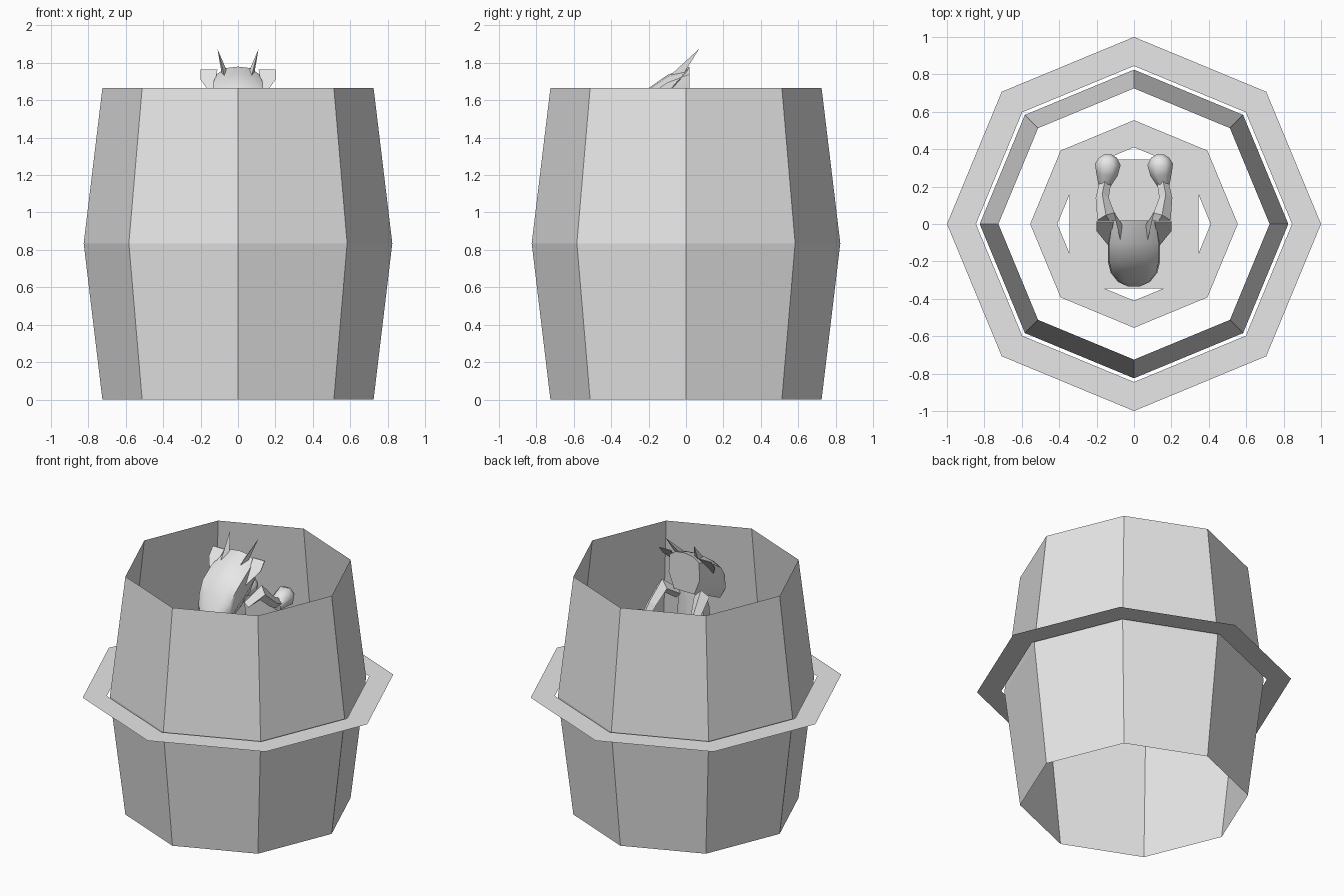
import bpy, bmesh, math
from mathutils import Vector

cube = bpy.data.objects.get("Cube")
if cube:
    bpy.data.objects.remove(cube, do_unlink=True)

grey = bpy.data.materials.new("plain_grey")
grey.use_nodes = True
grey.diffuse_color = (0.8, 0.8, 0.8, 1)
for node in grey.node_tree.nodes:
    if node.type == 'BSDF_PRINCIPLED':
        node.inputs["Base Color"].default_value = grey.diffuse_color
        node.inputs["Roughness"].default_value = 0.8


def make(name, bm, smooth=0):
    bmesh.ops.recalc_face_normals(bm, faces=bm.faces)
    mesh = bpy.data.meshes.new(name)
    bm.to_mesh(mesh)
    bm.free()
    mesh.materials.append(grey)
    obj = bpy.data.objects.new(name, mesh)
    bpy.context.collection.objects.link(obj)
    if smooth:
        bpy.ops.object.select_all(action='DESELECT')
        obj.select_set(True)
        bpy.context.view_layer.objects.active = obj
        bpy.ops.object.shade_smooth_by_angle(angle=math.radians(smooth))
    return obj


def loft(name, rings, caps=True, smooth=0):
    """Skin a list of closed rings that share one point count."""
    bm = bmesh.new()
    loops = [[bm.verts.new(p) for p in ring] for ring in rings]
    n = len(loops[0])
    for a, b in zip(loops, loops[1:]):
        for i in range(n):
            j = (i + 1) % n
            bm.faces.new((a[i], a[j], b[j], b[i]))
    if caps:
        bm.faces.new(loops[0])
        bm.faces.new(loops[-1])
    return make(name, bm, smooth)


def octagon(r, z):
    return [(r * math.cos(k * math.pi / 4), r * math.sin(k * math.pi / 4), z)
            for k in range(8)]


def flat_ring(name, outer, inner, z):
    obj = loft(name, [octagon(outer, z), octagon(inner, z)], caps=False)
    if obj.data.polygons[0].normal.z < 0:
        obj.data.flip_normals()


def tube(name, stations, sides=4, smooth=0):
    """Tapered limb through (x, y, z, radius) stations."""
    pts = [Vector(s[:3]) for s in stations]
    rings = []
    for i, p in enumerate(pts):
        d = pts[min(i + 1, len(pts) - 1)] - pts[max(i - 1, 0)]
        u = d.cross(Vector((1, 0, 0))).normalized()
        v = d.cross(u).normalized()
        r = stations[i][3]
        angles = [2 * math.pi * k / sides for k in range(sides)]
        rings.append([p + r * (math.cos(a) * u + math.sin(a) * v) for a in angles])
    loft(name, rings, smooth=smooth)


# Open barrel, a bare shell without top or bottom
loft("barrel", [octagon(0.725, 0), octagon(0.825, 0.835), octagon(0.725, 1.665)],
     caps=False)

# Flat ripples outside and inside the barrel, and the square sheet
flat_ring("outer_ripple", 1.0, 0.845, 0.84)
flat_ring("inner_ripple", 0.555, 0.41, 0.84)
bm = bmesh.new()
bm.faces.new([bm.verts.new((x, y, 0.835)) for x, y in
              ((-0.345, -0.345), (0.345, -0.345), (0.345, 0.345), (-0.345, 0.345))])
sheet = make("square_sheet", bm)
if sheet.data.polygons[0].normal.z < 0:
    sheet.data.flip_normals()

# Head: sections of y, half width, top height, bottom height
sections = [(0.02, 0.12, 1.78, 1.51), (-0.1, 0.14, 1.735, 1.46),
            (-0.2, 0.14, 1.665, 1.41), (-0.26, 0.125, 1.58, 1.38),
            (-0.31, 0.085, 1.49, 1.37), (-0.335, 0.03, 1.43, 1.38)]
outline = [(0, 1), (0.55, 0.97), (0.95, 0.85), (1, 0.4), (0.65, 0),
           (-0.65, 0), (-1, 0.4), (-0.95, 0.85), (-0.55, 0.97)]
loft("head", [[(w * u, y, zb + (zt - zb) * v) for u, v in outline]
              for y, w, zt, zb in sections], smooth=50)

# Slim body under the head
loft("body", [[(w * sx, cy + d * sy, z) for sx, sy in
               ((1, 0.4), (0.4, 1), (-0.4, 1), (-1, 0.4), (-0.7, -1), (0.7, -1))]
              for z, w, d, cy in ((0.84, 0.07, 0.06, -0.08), (1.1, 0.1, 0.09, -0.09),
                                  (1.35, 0.1, 0.08, -0.08), (1.55, 0.07, 0.05, -0.06))],
     smooth=50)

for side, s in (("left", 1), ("right", -1)):
    # Spiked ear
    bm = bmesh.new()
    base = [bm.verts.new((s * x, y, z)) for x, y, z in
            ((0.065, -0.12, 1.70), (0.085, -0.02, 1.73), (0.065, 0.0, 1.77))]
    tip = bm.verts.new((s * 0.11, 0.07, 1.875))
    bm.faces.new(base)
    for i in range(3):
        bm.faces.new((base[i], base[(i + 1) % 3], tip))
    make(side + "_ear", bm)

    # Cheek fin
    fin = ((0.11, 0.015, 1.765), (0.2, 0.015, 1.765), (0.2, -0.03, 1.71),
           (0.135, -0.11, 1.62))
    loft(side + "_cheek_fin", [[(s * x, y + t, z) for x, y, z in fin]
                               for t in (0, -0.008)])

    # Angular arm reaching back
    tube(side + "_arm", [(s * 0.09, -0.04, 1.45, 0.03), (s * 0.15, 0.04, 1.52, 0.05),
                         (s * 0.17, 0.14, 1.42, 0.035), (s * 0.15, 0.24, 1.37, 0.03)])

    # Rounded hand
    tube(side + "_hand", [(s * 0.16, 0.2, 1.36, 0.03), (s * 0.145, 0.27, 1.38, 0.06),
                          (s * 0.14, 0.32, 1.385, 0.07), (s * 0.14, 0.355, 1.39, 0.05),
                          (s * 0.14, 0.372, 1.39, 0.02)], sides=7, smooth=60)
